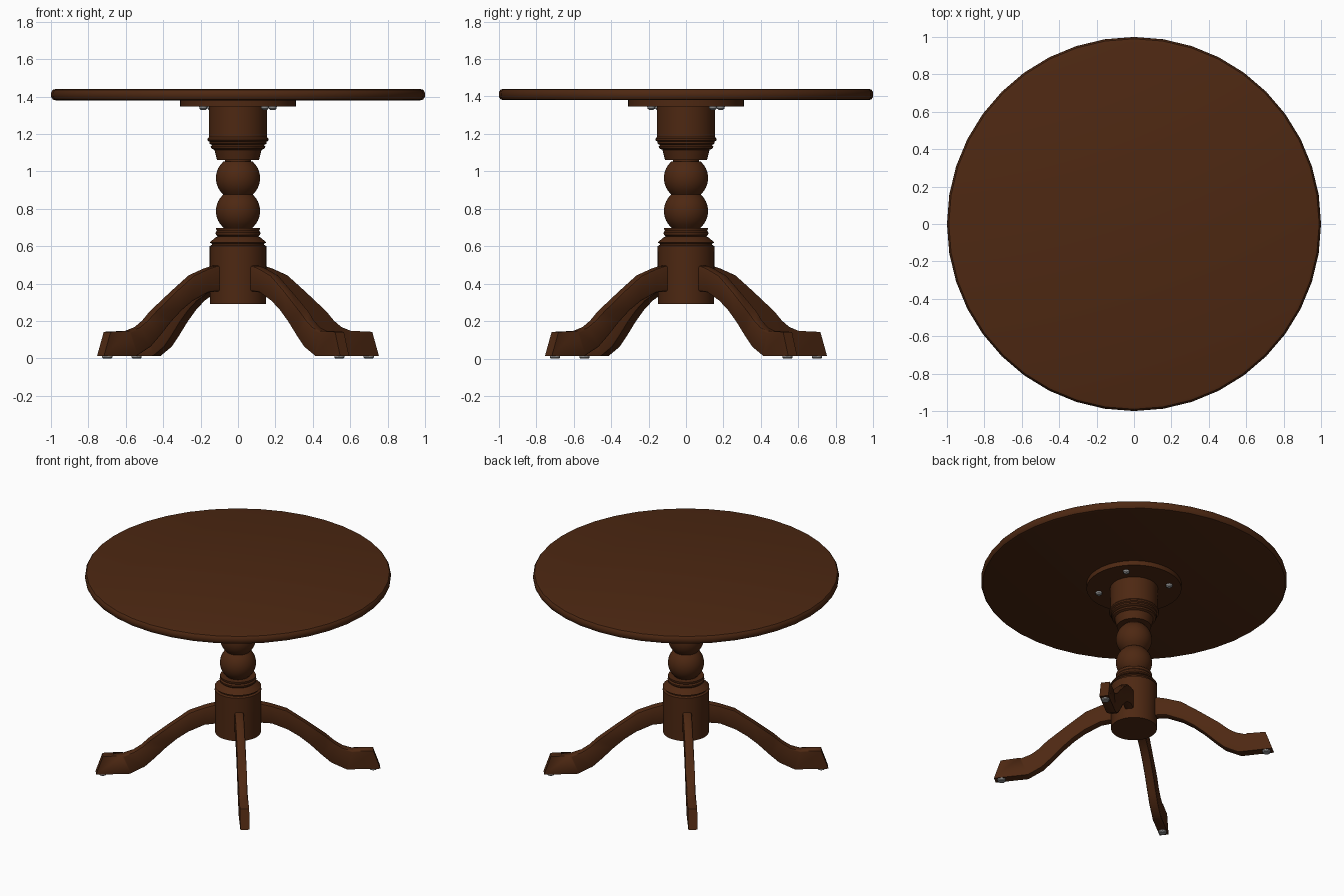
import bpy, bmesh, math

if "Cube" in bpy.data.objects:
    bpy.data.objects.remove(bpy.data.objects["Cube"])

def material(name, rgb):
    m = bpy.data.materials.new(name)
    m.diffuse_color = (*rgb, 1)
    m.use_nodes = True
    m.node_tree.nodes["Principled BSDF"].inputs["Base Color"].default_value = m.diffuse_color
    return m

WOOD = material("dark brown wood", (0.075, 0.021, 0.006))
METAL = material("grey metal", (0.3, 0.3, 0.3))
LEG_ANGLES = [math.radians(37.8 + 90 * k) for k in range(4)]

def finish(name, bm, mat, angle=35):
    bmesh.ops.remove_doubles(bm, verts=bm.verts, dist=1e-5)
    bmesh.ops.recalc_face_normals(bm, faces=bm.faces)
    me = bpy.data.meshes.new(name)
    bm.to_mesh(me)
    bm.free()
    me.materials.append(mat)
    ob = bpy.data.objects.new(name, me)
    bpy.context.collection.objects.link(ob)
    bpy.ops.object.select_all(action='DESELECT')
    ob.select_set(True)
    bpy.context.view_layer.objects.active = ob
    bpy.ops.object.shade_smooth_by_angle(angle=math.radians(angle))
    return ob

def lathe(name, profile, mat=WOOD, sides=40, at=(0, 0)):
    """Turned solid from (radius, z) points, bottom to top, capped."""
    bm = bmesh.new()
    rings = []
    for r, z in profile:
        rings.append([bm.verts.new((at[0] + r * math.cos(2 * math.pi * i / sides),
                                    at[1] + r * math.sin(2 * math.pi * i / sides), z))
                      for i in range(sides)])
    for a, b in zip(rings, rings[1:]):
        for i in range(sides):
            j = (i + 1) % sides
            bm.faces.new((a[i], a[j], b[j], b[i]))
    bm.faces.new(rings[0])
    bm.faces.new(rings[-1])
    return finish(name, bm, mat)

def ball(zmid, half, r=0.118, n=10):
    """Truncated sphere profile."""
    return [(math.sqrt(r * r - h * h), zmid + h)
            for h in (half * (2 * i / n - 1) for i in range(n + 1))]

# table top with rounded rim, and mounting plate
lathe("table_top", [(0.975, 1.38), (0.99, 1.384), (0.998, 1.395), (1.0, 1.41),
                    (0.998, 1.425), (0.99, 1.436), (0.975, 1.44)])
lathe("mounting_plate", [(0.31, 1.347), (0.31, 1.38)])

# turned column
lathe("column_base", [(0.15, 0.29), (0.152, 0.60), (0.14, 0.607), (0.14, 0.614),
                      (0.152, 0.62), (0.14, 0.63), (0.122, 0.645), (0.108, 0.652),
                      (0.118, 0.66), (0.12, 0.672), (0.113, 0.682), (0.117, 0.69),
                      (0.117, 0.698)])
lathe("lower_ball", ball(0.788, 0.09))
lathe("upper_ball", ball(0.964, 0.088))
lathe("column_spigot", [(0.07, 0.69), (0.07, 1.07)], sides=24)
lathe("column_cap", [(0.112, 1.06), (0.126, 1.115), (0.142, 1.122), (0.146, 1.132),
                     (0.138, 1.14), (0.152, 1.148), (0.152, 1.158), (0.162, 1.164),
                     (0.163, 1.174), (0.155, 1.184), (0.156, 1.347)])

# curved legs: matching upper and lower outlines as (distance out, z)
UPPER = [(0.11, 0.497), (0.165, 0.495), (0.22, 0.48), (0.32, 0.444), (0.44, 0.358),
         (0.576, 0.25), (0.63, 0.205), (0.685, 0.168), (0.75, 0.147), (0.885, 0.142)]
LOWER = [(0.11, 0.358), (0.16, 0.358), (0.22, 0.352), (0.325, 0.305), (0.40, 0.255),
         (0.47, 0.195), (0.55, 0.115), (0.61, 0.06), (0.70, 0.014), (0.93, 0.014)]
HALF = 0.03

def leg(name, ang):
    bm = bmesh.new()
    c, s = math.cos(ang), math.sin(ang)
    rings = []
    for (ru, zu), (rl, zl) in zip(UPPER, LOWER):
        rings.append([bm.verts.new((r * c - w * s, r * s + w * c, z))
                      for r, z, w in ((ru, zu, HALF), (ru, zu, -HALF),
                                      (rl, zl, -HALF), (rl, zl, HALF))])
    for a, b in zip(rings, rings[1:]):
        for i in range(4):
            j = (i + 1) % 4
            bm.faces.new((a[i], a[j], b[j], b[i]))
    bm.faces.new(rings[0])
    bm.faces.new(rings[-1])
    # soften the long edges, leaving the foot tip crisp
    long_edges = [e for a, b in zip(rings[:-2], rings[1:-1]) for e in
                  (bm.edges.get((p, q)) for p, q in zip(a, b))]
    bmesh.ops.bevel(bm, geom=long_edges, offset=0.012, segments=2, profile=0.5,
                    affect='EDGES', clamp_overlap=True)
    finish(name, bm, WOOD, 40)

for k, a in enumerate(LEG_ANGLES):
    c, s = math.cos(a), math.sin(a)
    leg(f"leg_{k + 1}", a)
    # foot glide and plate bolt
    lathe(f"foot_glide_{k + 1}", [(0.022, 0), (0.027, 0.005), (0.027, 0.016)],
          METAL, 16, (0.885 * c, 0.885 * s))
    lathe(f"plate_bolt_{k + 1}", [(0.012, 1.328), (0.02, 1.335), (0.022, 1.348)],
          METAL, 12, (0.235 * c, 0.235 * s))
